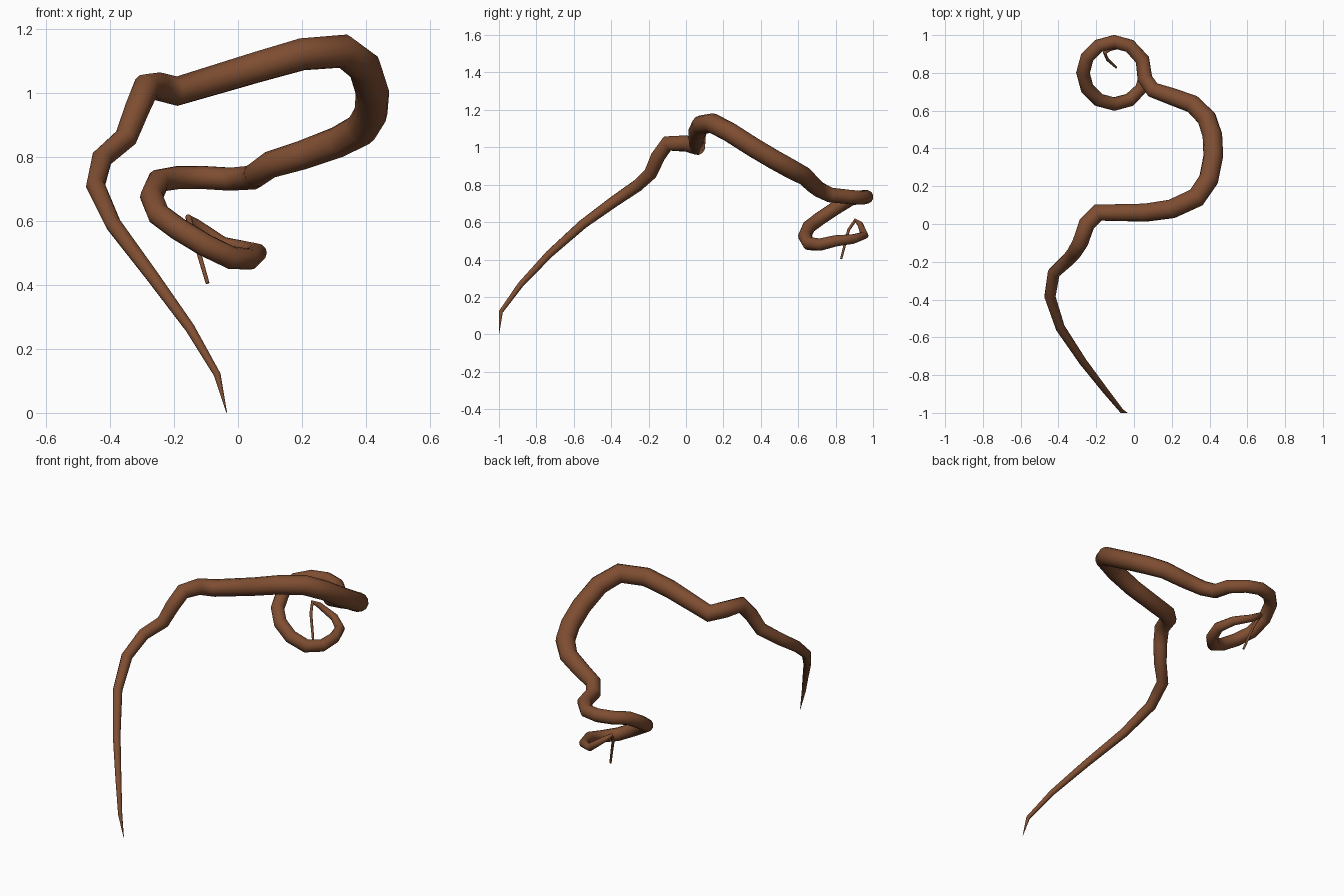
import bpy
import math
from mathutils import Vector

# Remove the default cube only
default_cube = bpy.data.objects.get("Cube")
if default_cube:
    bpy.data.objects.remove(default_cube, do_unlink=True)


def make_material(name, colour):
    material = bpy.data.materials.new(name)
    material.use_nodes = True
    material.diffuse_color = colour
    material.node_tree.nodes["Principled BSDF"].inputs["Base Color"].default_value = colour
    return material


def coil_point(angle, height):
    """Point on the round coil at the back, in hundredths of a unit."""
    turn = math.radians(angle)
    return (-10.5 + 16.5 * math.cos(turn), 80 + 16.5 * math.sin(turn), height)


def interpolate(stops, position):
    """Linear value between neighbouring (position, value) stops."""
    for (start, low), (end, high) in zip(stops, stops[1:]):
        if position <= end:
            return low + (high - low) * (position - start) / (end - start)
    return stops[-1][1]


# Long tapering stretch: front tip, rising stem, shoulder and wide bend
stem = [
    (-3.5, -100, 0), (-6.5, -99, 12), (-15, -88.5, 26.5), (-27, -73, 43),
    (-39, -55, 59), (-44.5, -38.5, 71), (-42.5, -26, 79.5), (-35, -19, 86),
    (-31.5, -15, 95), (-28.5, -10, 102), (-25, 0, 102), (-19, 6, 100.5),
    (6, 6, 108), (20, 8, 112), (33, 14, 113), (39.5, 23.5, 108),
    (42, 36, 100), (41.5, 47, 93.5), (38.5, 56, 88.5), (31, 63.5, 84.5),
    (20, 67.5, 80.5), (10, 71, 77.5),
]

# Descending coil, given by angle and height
coil_steps = [
    (-10, 74.5), (25, 73.5), (60, 73), (90, 73.5), (120, 73.5), (150, 72.5),
    (180, 67.5), (210, 62), (240, 57.5), (270, 52.5), (300, 48.5),
    (330, 48), (360, 50), (395, 51), (430, 53),
]
coil = [coil_point(angle, height) for angle, height in coil_steps]

# Thin hooked end hanging inside the coil
hook = [(-13, 93, 59), (-15.5, 90.5, 61), (-14, 87, 56), (-9.5, 83, 40.5)]

path = [Vector(point) / 100 for point in stem + coil + hook]

# Thickness along the path, by point number
thickness = [
    (0, 0.001), (1, 0.011), (5, 0.03), (9, 0.042), (14, 0.053), (18, 0.052),
    (21, 0.042), (24, 0.037), (32, 0.036), (34, 0.03), (36, 0.021),
    (38, 0.01), (len(path) - 1, 0.006),
]

# Round tube swept along the path
curve = bpy.data.curves.new("vine", "CURVE")
curve.dimensions = "3D"
curve.bevel_depth = 1.0
curve.bevel_resolution = 4
curve.use_fill_caps = True
spline = curve.splines.new("POLY")
spline.points.add(len(path) - 1)
for number, (point, position) in enumerate(zip(spline.points, path)):
    point.co = (*position, 1.0)
    point.radius = interpolate(thickness, number)
spline.use_smooth = True
curve.materials.append(make_material("bark brown", (0.21, 0.075, 0.031, 1.0)))

vine = bpy.data.objects.new("vine", curve)
bpy.context.collection.objects.link(vine)

# Turn the tube into a smooth mesh
bpy.ops.object.select_all(action="DESELECT")
vine.select_set(True)
bpy.context.view_layer.objects.active = vine
bpy.ops.object.convert(target="MESH")
bpy.ops.object.shade_smooth_by_angle(angle=math.radians(60))
